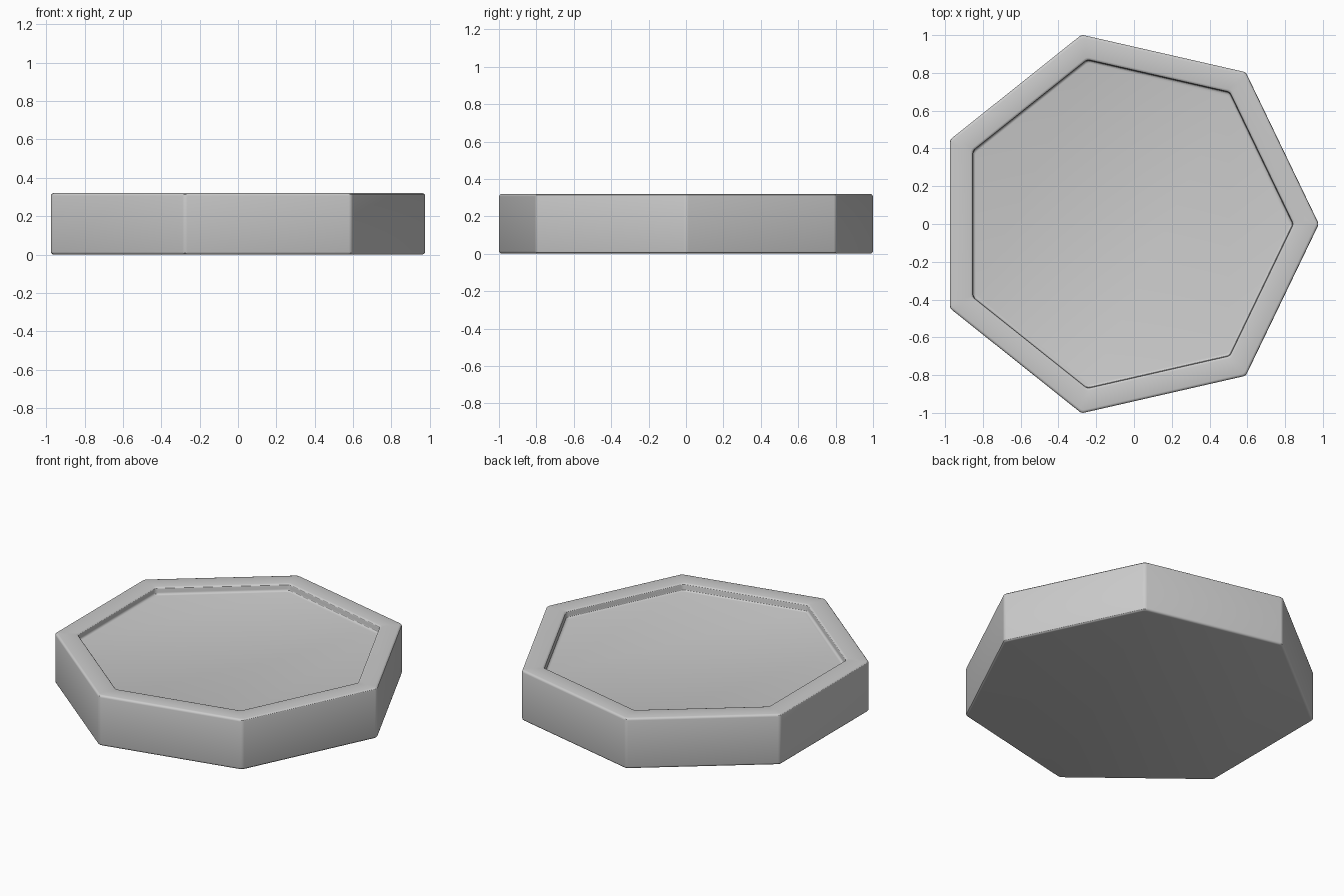
import bpy, bmesh
from math import pi, cos, sin

cube = bpy.data.objects.get("Cube")
if cube:
    bpy.data.objects.remove(cube)

SIDES = 7
APOTHEM = 0.926      # centre to outer side wall
HEIGHT = 0.32
SHIFT = -0.049       # centres the bounds in x
WALL = 0.123         # rim width at the recess wall
DEPTH = 0.045        # recess depth
BEVEL = 0.014
CORNER_STEPS = 4
BEVEL_STEPS = 3


def outline(inset, corner_radius=0.03):
    """Heptagon with rounded corners, moved inwards by inset."""
    step = 2 * pi / SIDES
    centre = (APOTHEM - inset - corner_radius) / cos(step / 2)
    points = []
    for side in range(SIDES):
        a = side * step
        for i in range(CORNER_STEPS + 1):
            b = a + step * (i / CORNER_STEPS - 0.5)
            points.append((centre * cos(a) + corner_radius * cos(b) + SHIFT,
                           centre * sin(a) + corner_radius * sin(b)))
    return points


def arc(inset, z, start):
    """Quarter-round edge in the section, a turn to the left from start."""
    return [(inset - BEVEL * cos(t), z + BEVEL * sin(t))
            for t in (start + pi / 2 * i / BEVEL_STEPS for i in range(BEVEL_STEPS + 1))]


# Section from underside, up the wall, over the rim and down into the recess
section = arc(BEVEL, BEVEL, -pi / 2)
section += arc(BEVEL, HEIGHT - BEVEL, 0)
section += arc(WALL - BEVEL, HEIGHT - BEVEL, pi / 2)
section += arc(WALL + BEVEL, HEIGHT - DEPTH + BEVEL, -pi / 2)[::-1]

bm = bmesh.new()
rings = [[bm.verts.new((x, y, z)) for x, y in outline(inset)] for inset, z in section]
for low, high in zip(rings, rings[1:]):
    for i in range(len(low)):
        j = (i + 1) % len(low)
        bm.faces.new((low[i], low[j], high[j], high[i]))
bm.faces.new(rings[0][::-1])    # underside
bm.faces.new(rings[-1])         # recess floor
bmesh.ops.recalc_face_normals(bm, faces=bm.faces)

mesh = bpy.data.meshes.new("heptagon_tray")
bm.to_mesh(mesh)
bm.free()
tray = bpy.data.objects.new("heptagon_tray", mesh)
bpy.context.collection.objects.link(tray)

# Plain grey
grey = bpy.data.materials.new("grey")
grey.use_nodes = True
colour = (0.6, 0.6, 0.6, 1)
grey.diffuse_color = colour
grey.node_tree.nodes["Principled BSDF"].inputs["Base Color"].default_value = colour
mesh.materials.append(grey)

bpy.context.view_layer.objects.active = tray
tray.select_set(True)
bpy.ops.object.shade_smooth_by_angle()
